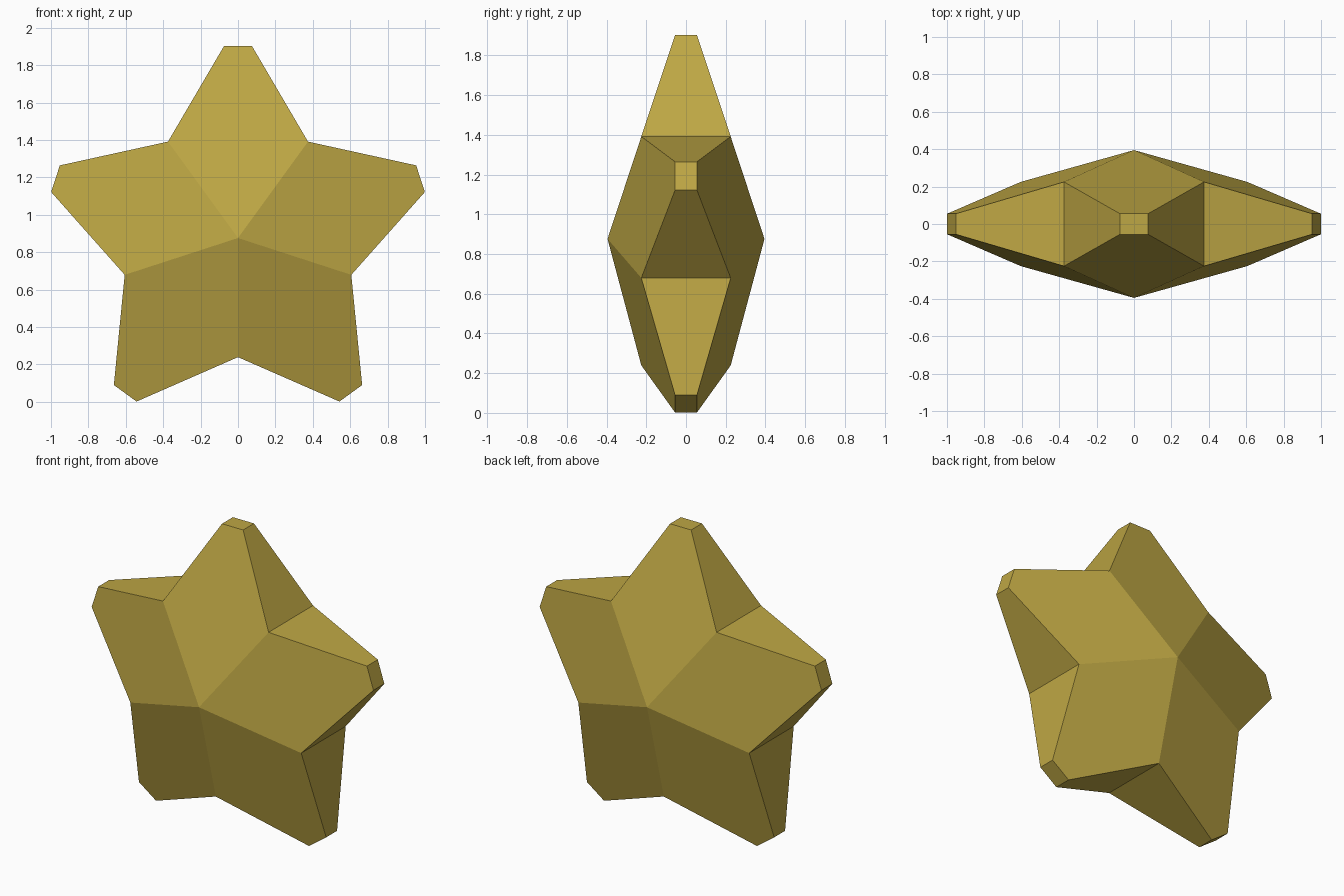
import bpy, bmesh, math

cube = bpy.data.objects.get("Cube")
if cube:
    bpy.data.objects.remove(cube, do_unlink=True)

ARMS = 5
CENTRE_Z = 0.876
APEX_Y = 0.395                                   # bulge at the centre
VALLEY_R, VALLEY_Y = 0.637, 0.225                # inner corners
TIP_R, TIP_HALF, TIP_Y = 1.026, 0.075, 0.055     # blunt arm ends

# Gold material
gold = bpy.data.materials.new("gold")
gold.use_nodes = True
colour = (0.515, 0.385, 0.058, 1.0)
gold.diffuse_color = colour
gold.node_tree.nodes["Principled BSDF"].inputs["Base Color"].default_value = colour

bm = bmesh.new()


def front_back(angle, radius, y, shift=0.0):
    """Front and back vertices at an angle clockwise from the top."""
    s, c = math.sin(angle), math.cos(angle)
    x = radius * s + shift * c
    z = CENTRE_Z + radius * c - shift * s
    return [bm.verts.new((x, side * y, z)) for side in (-1, 1)]


step = 2 * math.pi / ARMS
apex = front_back(0, 0, APEX_Y)
valleys = [front_back((i + 0.5) * step, VALLEY_R, VALLEY_Y) for i in range(ARMS)]

# Each arm: flat front and back facets, two sloping sides, a blunt tip
for i in range(ARMS):
    v0, v1 = valleys[i - 1], valleys[i]
    t0 = front_back(i * step, TIP_R, TIP_Y, -TIP_HALF)
    t1 = front_back(i * step, TIP_R, TIP_Y, TIP_HALF)
    for k in (0, 1):
        bm.faces.new((apex[k], v0[k], t0[k], t1[k], v1[k]))
    for a, b in ((v0, t0), (t0, t1), (t1, v1)):
        bm.faces.new((a[0], a[1], b[1], b[0]))

bmesh.ops.recalc_face_normals(bm, faces=bm.faces[:])
mesh = bpy.data.meshes.new("star")
bm.to_mesh(mesh)
bm.free()
mesh.materials.append(gold)
star = bpy.data.objects.new("star", mesh)
bpy.context.collection.objects.link(star)
